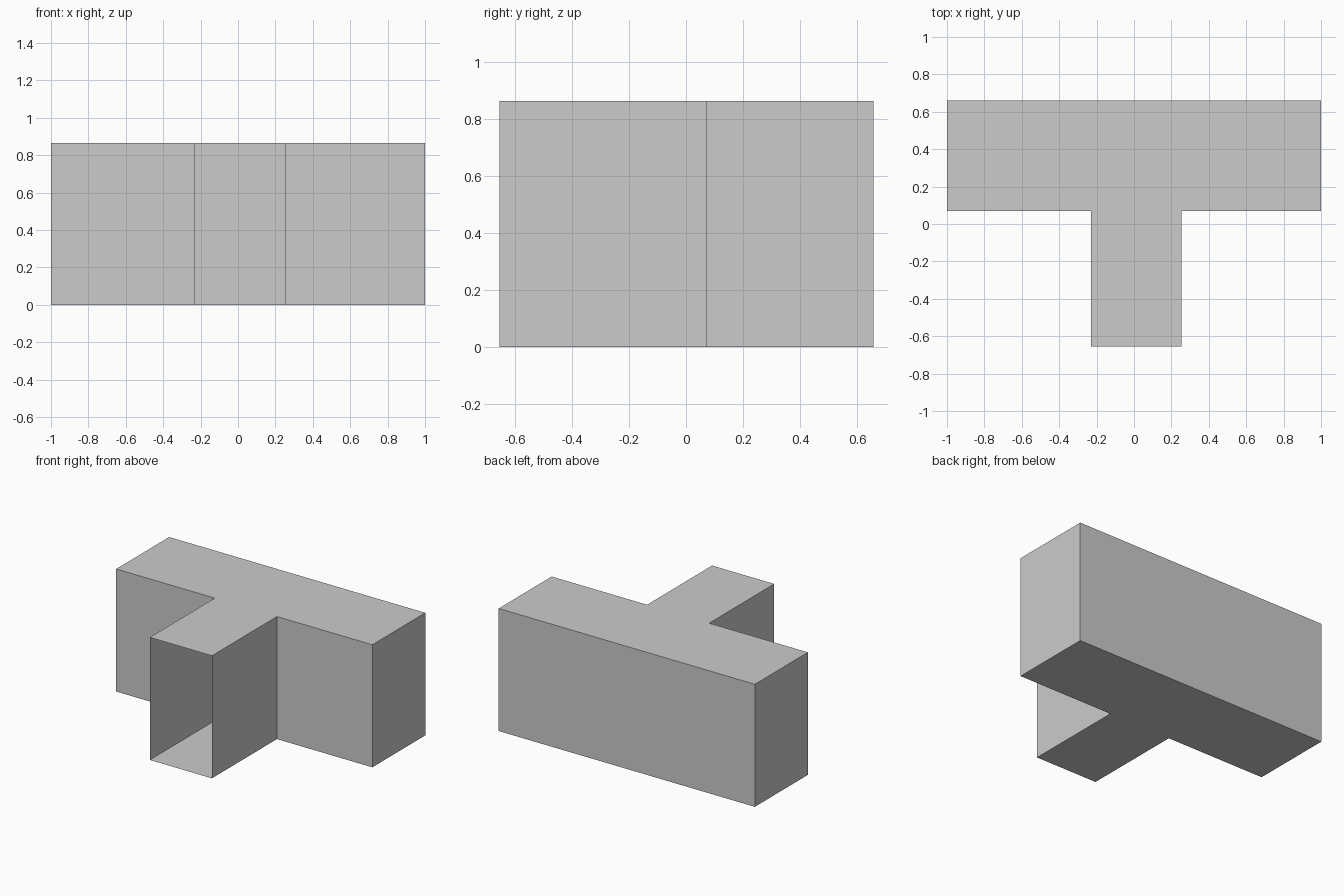
import bpy
import bmesh

cube = bpy.data.objects.get("Cube")
if cube:
    bpy.data.objects.remove(cube, do_unlink=True)

HEIGHT = 0.865
BACK, INNER, FRONT = 0.66, 0.07, -0.655
STEM_RIGHT, STEM_LEFT = -0.23, 0.255

# Plain grey finish
grey = bpy.data.materials.new("plain_grey")
grey.use_nodes = True
colour = (0.6, 0.6, 0.6, 1)
grey.diffuse_color = colour
grey.node_tree.nodes["Principled BSDF"].inputs["Base Color"].default_value = colour

# T-shaped floor plan, counter-clockwise from above
plan = [(STEM_RIGHT, FRONT), (STEM_LEFT, FRONT), (STEM_LEFT, INNER), (1, INNER),
        (1, BACK), (-1, BACK), (-1, INNER), (STEM_RIGHT, INNER)]

# Hollow shell: floor, roof and walls
bm = bmesh.new()
floor = bm.faces.new([bm.verts.new((x, y, 0)) for x, y in plan])
roof = bmesh.ops.extrude_face_region(bm, geom=[floor], use_keep_orig=True)
roof_verts = [v for v in roof["geom"] if isinstance(v, bmesh.types.BMVert)]
bmesh.ops.translate(bm, verts=roof_verts, vec=(0, 0, HEIGHT))
bmesh.ops.recalc_face_normals(bm, faces=bm.faces)

# Open doorway at the front end of the stem
doorway = [f for f in bm.faces if all(abs(v.co.y - FRONT) < 0.001 for v in f.verts)]
bmesh.ops.delete(bm, geom=doorway, context="FACES_ONLY")

mesh = bpy.data.meshes.new("t_shaped_shell")
bm.to_mesh(mesh)
bm.free()
mesh.materials.append(grey)
shell = bpy.data.objects.new("t_shaped_shell", mesh)
bpy.context.collection.objects.link(shell)
